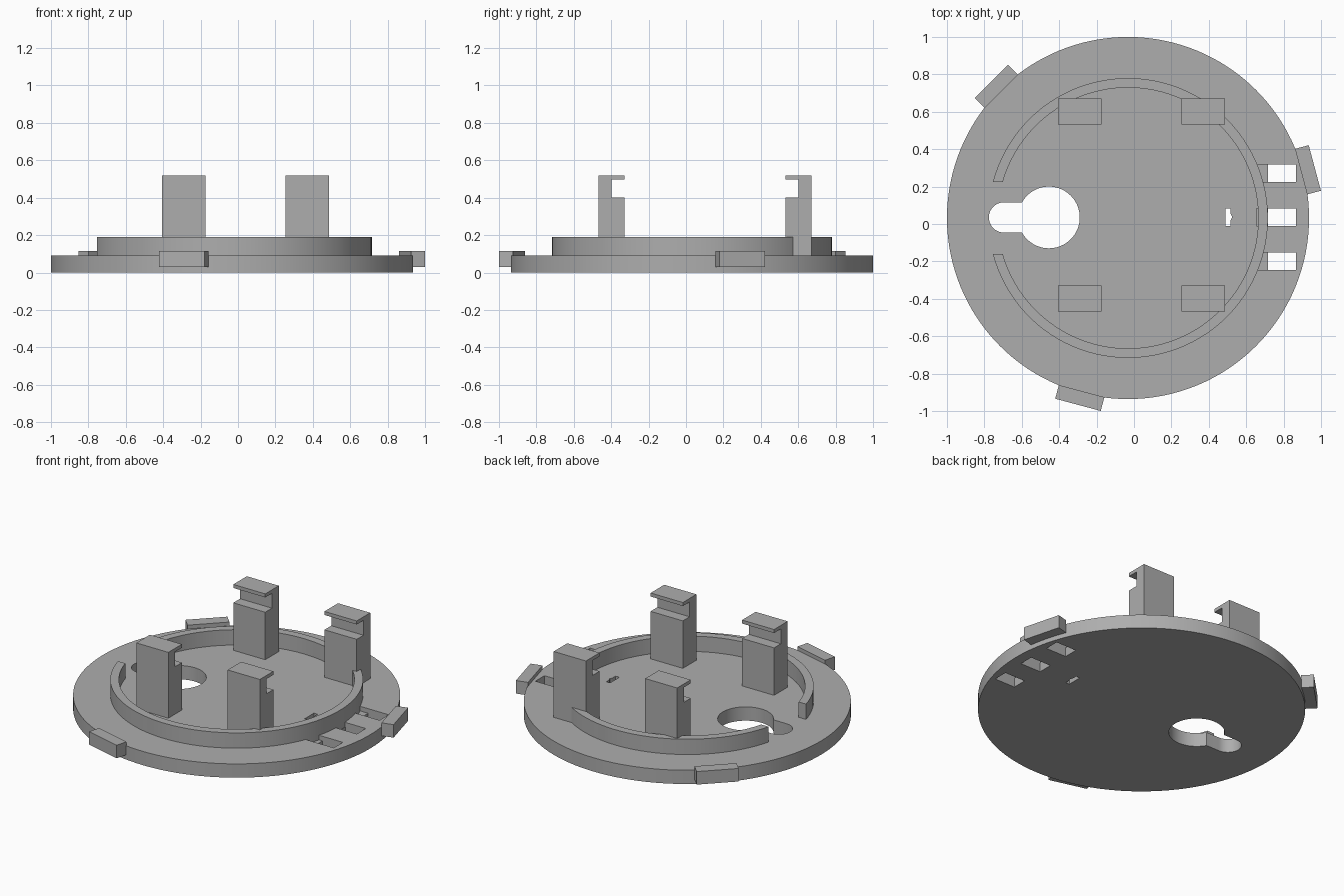
import bpy
import bmesh
from math import asin, cos, pi, radians, sin
from mathutils import Matrix, Vector

cube = bpy.data.objects.get("Cube")
if cube:
    bpy.data.objects.remove(cube)

CENTRE = Vector((-0.032, 0.032, 0))
PLATE_R, PLATE_TOP = 0.968, 0.09

grey = bpy.data.materials.new("plain grey")
grey.use_nodes = True
colour = (0.42, 0.42, 0.42, 1)
grey.diffuse_color = colour
grey.node_tree.nodes["Principled BSDF"].inputs["Base Color"].default_value = colour


def prism(name, points, low, high, matrix=Matrix()):
    """Extrude a flat outline from low to high along local z."""
    bm = bmesh.new()
    face = bm.faces.new([bm.verts.new((x, y, low)) for x, y in points])
    grown = bmesh.ops.extrude_face_region(bm, geom=[face])
    top = [v for v in grown["geom"] if isinstance(v, bmesh.types.BMVert)]
    bmesh.ops.translate(bm, verts=top, vec=(0, 0, high - low))
    bmesh.ops.transform(bm, verts=bm.verts, matrix=matrix)
    bmesh.ops.recalc_face_normals(bm, faces=bm.faces)
    mesh = bpy.data.meshes.new(name)
    bm.to_mesh(mesh)
    bm.free()
    mesh.materials.append(grey)
    obj = bpy.data.objects.new(name, mesh)
    bpy.context.collection.objects.link(obj)
    return obj


def arc(radius, start, end, steps, x=0, y=0):
    angles = [start + (end - start) * i / steps for i in range(steps + 1)]
    return [(x + radius * cos(a), y + radius * sin(a)) for a in angles]


def circle(radius, steps, x=0, y=0):
    return arc(radius, 0, 2 * pi, steps, x, y)[:-1]


def rect(x0, x1, y0, y1):
    return [(x0, y0), (x1, y0), (x1, y1), (x0, y1)]


def select(obj):
    bpy.ops.object.select_all(action="DESELECT")
    obj.select_set(True)
    bpy.context.view_layer.objects.active = obj


def cut(target, points, low=-0.1, high=0.2):
    cutter = prism("cutter", points, low, high)
    cutter.hide_render = True
    mod = target.modifiers.new("cut", "BOOLEAN")
    mod.operation, mod.solver, mod.object = "DIFFERENCE", "EXACT", cutter
    select(target)
    bpy.ops.object.modifier_apply(modifier=mod.name)
    bpy.data.objects.remove(cutter)


def smooth(obj):
    select(obj)
    bpy.ops.object.shade_smooth_by_angle(angle=radians(30))


# Round base plate
cx, cy = CENTRE.x, CENTRE.y
plate = prism("base_plate", circle(PLATE_R, 128, cx, cy), 0, PLATE_TOP)

# Keyhole: large hole with a rounded slot on one side
cut(plate, circle(0.165, 64, -0.455, 0.035))
cut(plate, arc(0.081, pi / 2, 1.5 * pi, 24, -0.695, 0.035)
    + [(-0.5, -0.046), (-0.5, 0.116)])

# Three through slots, each with a shallow recess reaching the ring
for y in (0.272, 0.037, -0.2):
    cut(plate, rect(0.717, 0.865, y - 0.047, y + 0.047))
    cut(plate, rect(0.655, 0.73, y - 0.047, y + 0.047), low=0.06)

# Small notched slot
cut(plate, [(0.49, -0.012), (0.517, -0.012), (0.517, 0.02), (0.525, 0.037),
            (0.517, 0.053), (0.517, 0.084), (0.49, 0.084)])
smooth(plate)

# Raised ring, open beside the keyhole
OUTER, INNER, GAP = 0.748, 0.697, 0.193
a, b = pi - asin(GAP / OUTER), pi - asin(GAP / INNER)
ring = prism("raised_ring", arc(OUTER, -a, a, 96, cx, cy) + arc(INNER, b, -b, 96, cx, cy),
             0.055, 0.19)
smooth(ring)

# Four hooked clips; the profile runs outer side to inner side
profile = [(0, 0.05), (0.14, 0.05), (0.14, 0.4), (0.07, 0.4),
           (0.07, 0.497), (0.14, 0.497), (0.14, 0.52), (0, 0.52)]
for row, y, facing in (("front", -0.469, 1), ("back", 0.671, -1)):
    for side, x0, x1 in (("right", -0.406, -0.175), ("left", 0.253, 0.486)):
        outline = [(y + facing * d, z) for d, z in profile]
        # local x, y, z become world y, z, x
        turn = Matrix(((0, 0, 1, 0), (1, 0, 0, 0), (0, 1, 0, 0), (0, 0, 0, 1)))
        prism(f"{row}_{side}_clip", outline, x0, x1, turn)

# Three tabs around the rim
for i in range(3):
    spin = Matrix.Translation(CENTRE) @ Matrix.Rotation(radians(15 + 120 * i), 4, "Z")
    prism(f"rim_tab_{i + 1}", rect(0.958, 1.034, -0.126, 0.126), 0.03, 0.115, spin)
